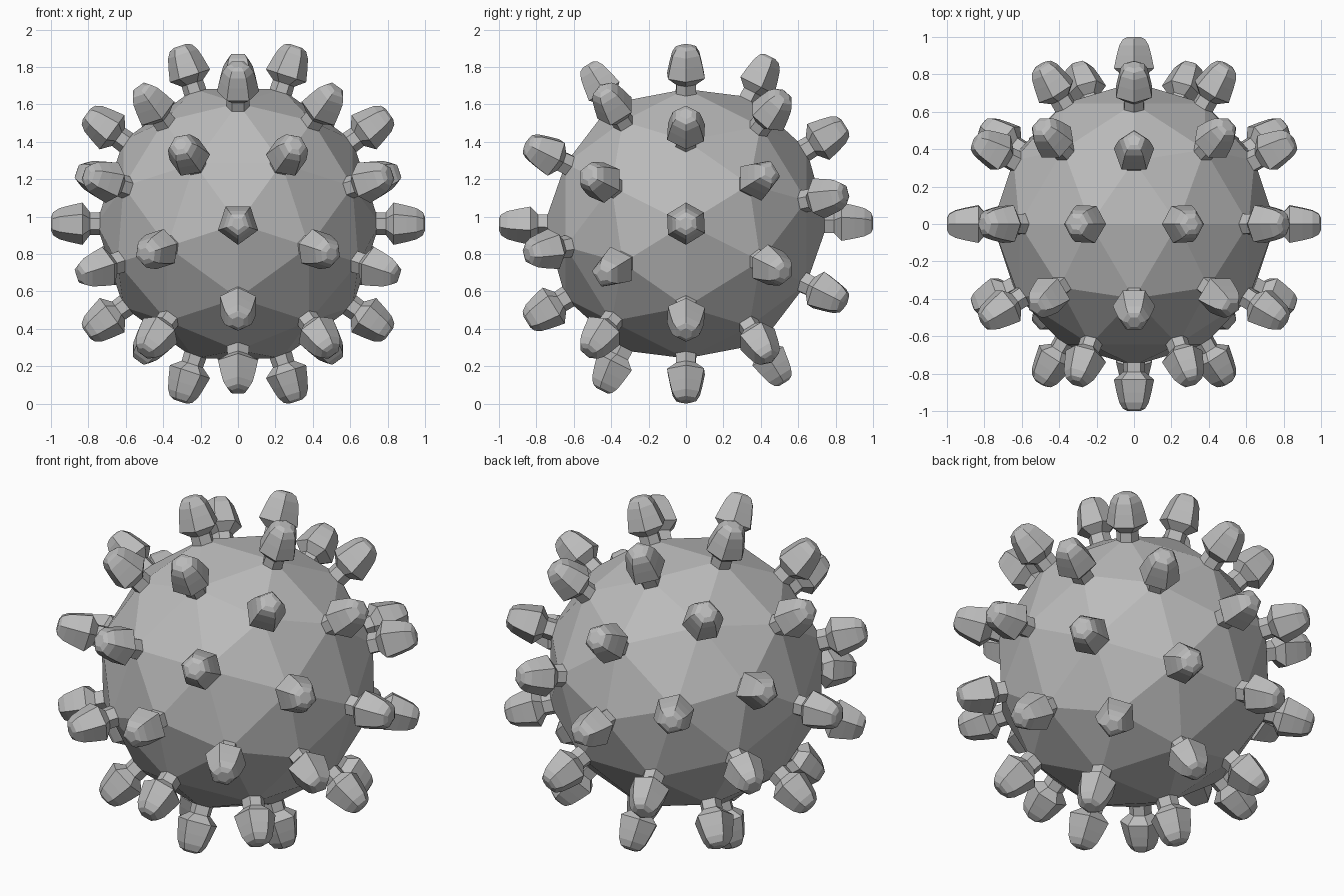
import bpy, bmesh, math
from mathutils import Vector, Matrix

if "Cube" in bpy.data.objects:
    bpy.data.objects.remove(bpy.data.objects["Cube"])

BODY_R = 0.757
CENTRE = Vector((0, 0, 0.962))
# spike profile: (half width, distance from the body centre)
PROFILE = [(0.062, 0.72), (0.06, 0.79), (0.113, 0.832), (0.098, 0.90),
           (0.083, 0.955), (0.062, 0.988), (0.035, 1.0)]

grey = bpy.data.materials.new("grey")
grey.diffuse_color = (0.5, 0.5, 0.5, 1)
grey.use_nodes = True
grey.node_tree.nodes["Principled BSDF"].inputs["Base Color"].default_value = grey.diffuse_color


def finish(bm, name):
    bmesh.ops.recalc_face_normals(bm, faces=bm.faces)
    me = bpy.data.meshes.new(name)
    bm.to_mesh(me)
    me.materials.append(grey)
    ob = bpy.data.objects.new(name, me)
    ob.location = CENTRE
    bpy.context.collection.objects.link(ob)
    return ob


# faceted body, a five-sided corner turned to the front
body = bmesh.new()
bmesh.ops.create_icosphere(body, subdivisions=2, radius=BODY_R)
turn = Matrix(((0, 1, 0), (0, 0, -1), (-1, 0, 0)))
for v in body.verts:
    v.co = turn @ v.co.normalized() * BODY_R


# one spike per body corner, with as many sides as the corner has edges
def add_spike(bm, corner):
    axis = corner.co.normalized()
    dirs = []
    for e in corner.link_edges:
        d = e.other_vert(corner).co - corner.co
        dirs.append((d - axis * d.dot(axis)).normalized())
    u = dirs[0]
    w = axis.cross(u)
    dirs.sort(key=lambda d: math.atan2(d.dot(w), d.dot(u)))
    n = len(dirs)
    rings = [[bm.verts.new(axis * h + d * r) for d in dirs] for r, h in PROFILE]
    for a, b in zip(rings, rings[1:]):
        for i in range(n):
            j = (i + 1) % n
            bm.faces.new((a[i], a[j], b[j], b[i]))
    bm.faces.new(rings[-1])
    bm.faces.new(rings[0][::-1])


spikes = bmesh.new()
for v in body.verts:
    add_spike(spikes, v)

finish(body, "body")
finish(spikes, "spikes")
body.free()
spikes.free()
